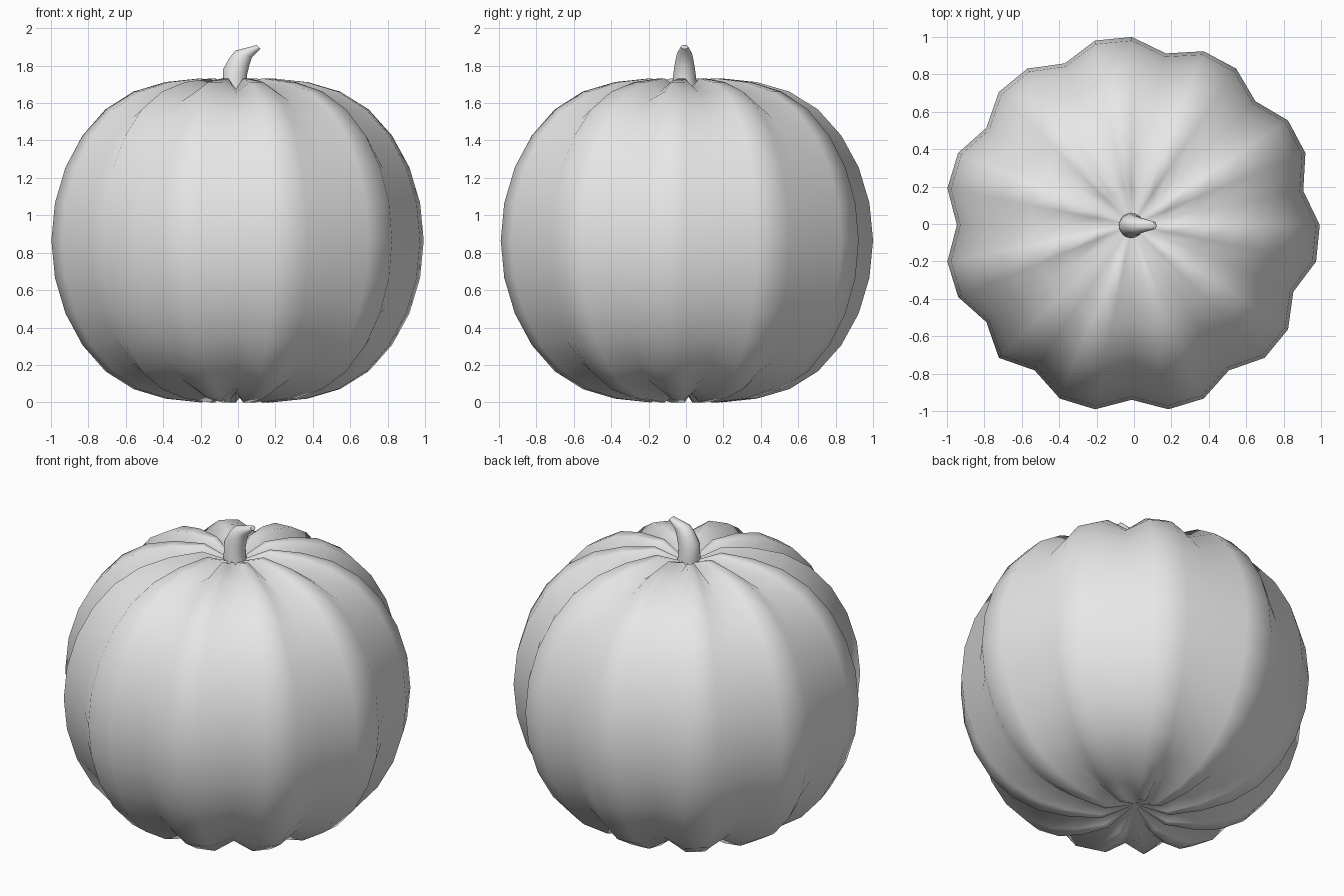
import bpy, bmesh, math
from mathutils import Vector

cube = bpy.data.objects.get("Cube")
if cube:
    bpy.data.objects.remove(cube, do_unlink=True)

grey = bpy.data.materials.new("plain_grey")
grey.use_nodes = True
grey.diffuse_color = (0.8, 0.8, 0.8, 1)
grey.node_tree.nodes["Principled BSDF"].inputs["Base Color"].default_value = (0.8, 0.8, 0.8, 1)


def finish(bm, name, angle):
    bmesh.ops.recalc_face_normals(bm, faces=bm.faces)
    mesh = bpy.data.meshes.new(name)
    bm.to_mesh(mesh)
    bm.free()
    mesh.materials.append(grey)
    obj = bpy.data.objects.new(name, mesh)
    bpy.context.collection.objects.link(obj)
    bpy.ops.object.select_all(action="DESELECT")
    obj.select_set(True)
    bpy.context.view_layer.objects.active = obj
    bpy.ops.object.shade_smooth_by_angle(angle=math.radians(angle))
    return obj


# Ribbed body: a sphere flattened toward its poles, with eleven pressed grooves
SEGMENTS, RINGS = 32, 16
STEP = math.pi / RINGS
MIDDLE = 0.866
CENTRE = Vector((-0.012, -0.005, MIDDLE))
HEIGHTS = [0, 0.2, 0.39, 0.56, 0.7, 0.795, 0.846, 0.866, 0.785]
GROOVES = {1, 4, 7, 10, 13, 16, 19, 21, 24, 27, 30}

bm = bmesh.new()
bmesh.ops.create_uvsphere(bm, u_segments=SEGMENTS, v_segments=RINGS, radius=1)
for v in bm.verts:
    ring = round(math.asin(max(-1, min(1, v.co.z))) / STEP)
    column = round(math.atan2(v.co.y, v.co.x) / STEP) % SEGMENTS
    pole = abs(ring) == RINGS // 2
    scale = 0.935 if column in GROOVES and not pole else 1.005
    z = math.copysign(HEIGHTS[abs(ring)], ring)
    if not pole:
        z *= min(scale, 1)
    v.co = CENTRE + Vector((v.co.x * scale, v.co.y * scale, z))
finish(bm, "pumpkin_body", 180)

# Bent stem: tapered rings, each given by left end, right end and half depth
SIDES = 16
SECTIONS = [
    ((-0.082, 1.62), (0.053, 1.62), 0.068),
    ((-0.082, 1.70), (0.05, 1.69), 0.066),
    ((-0.08, 1.78), (0.047, 1.745), 0.059),
    ((-0.047, 1.84), (0.06, 1.80), 0.05),
    ((-0.015, 1.88), (0.075, 1.845), 0.041),
    ((0.10, 1.91), (0.12, 1.89), 0.02),
]
bm = bmesh.new()
loops = []
for (x0, z0), (x1, z1), depth in SECTIONS:
    mid = Vector(((x0 + x1) / 2, -0.008, (z0 + z1) / 2))
    half = Vector(((x1 - x0) / 2, 0, (z1 - z0) / 2))
    loop = []
    for i in range(SIDES):
        a = math.tau * i / SIDES
        loop.append(bm.verts.new(mid + half * math.cos(a) + Vector((0, depth * math.sin(a), 0))))
    loops.append(loop)
for low, high in zip(loops, loops[1:]):
    for i in range(SIDES):
        j = (i + 1) % SIDES
        bm.faces.new((low[i], low[j], high[j], high[i]))
bm.faces.new(loops[0][::-1])
bm.faces.new(loops[-1])
finish(bm, "stem", 60)
